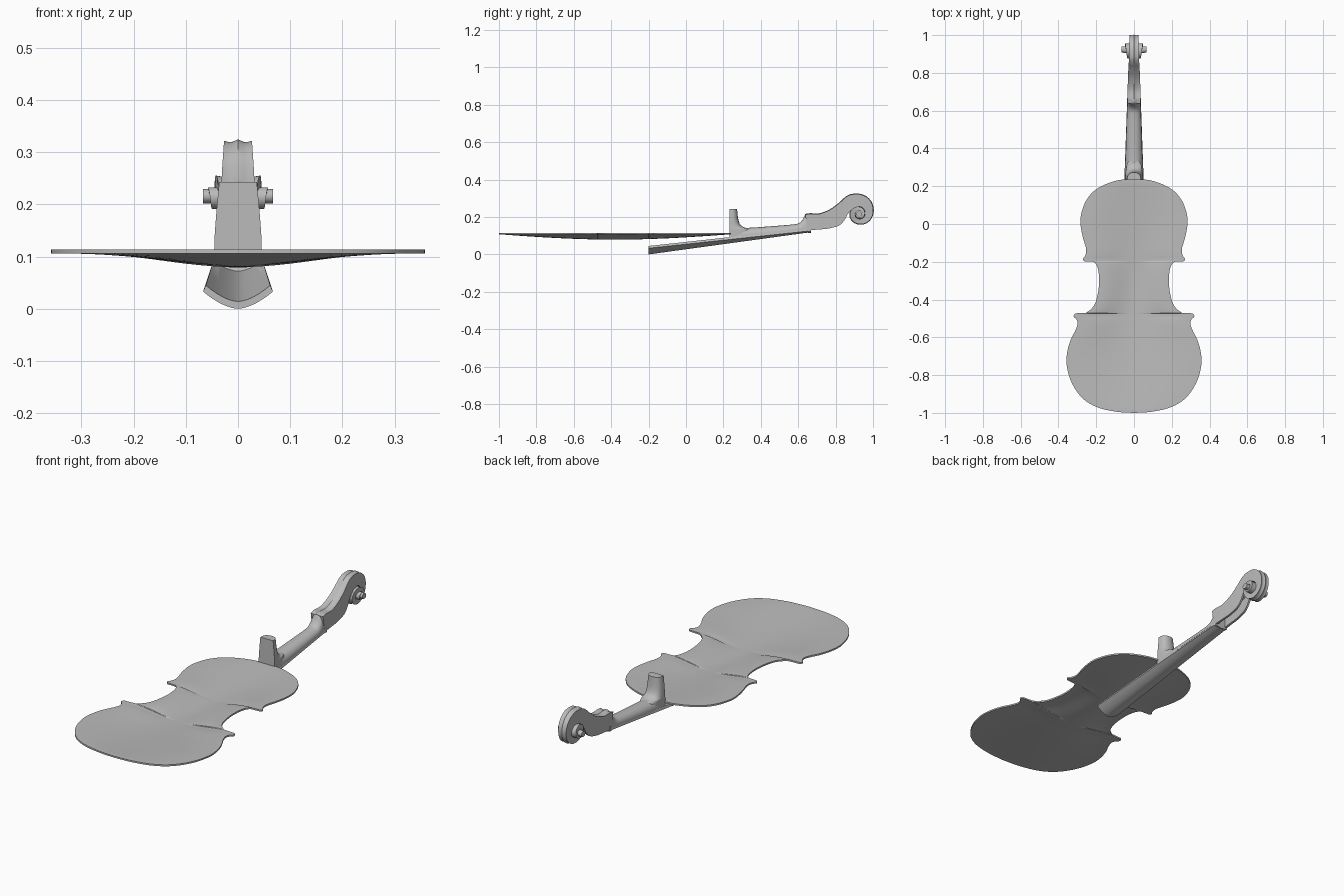
import bpy, bmesh, math

if "Cube" in bpy.data.objects:
    bpy.data.objects.remove(bpy.data.objects["Cube"])

grey = bpy.data.materials.new("plain_grey")
grey.diffuse_color = (0.5, 0.5, 0.5, 1)
grey.use_nodes = True
grey.node_tree.nodes["Principled BSDF"].inputs["Base Color"].default_value = grey.diffuse_color


def smooth(points, steps):
    """Catmull-Rom interpolation through tuples of any length."""
    out = []
    for i in range(len(points) - 1):
        a, b = points[max(i - 1, 0)], points[i]
        c, d = points[i + 1], points[min(i + 2, len(points) - 1)]
        for k in range(steps):
            t = k / steps
            out.append(tuple(0.5 * (2 * q + (r - p) * t + (2 * p - 5 * q + 4 * r - s) * t * t
                                    + (3 * q - p - 3 * r + s) * t ** 3)
                             for p, q, r, s in zip(a, b, c, d)))
    return out + [points[-1]]


def loft(name, rings, angle=35):
    """Skin closed rings of equal length and cap both ends."""
    bm = bmesh.new()
    rows = [[bm.verts.new(p) for p in ring] for ring in rings]
    n = len(rows[0])
    for a, b in zip(rows, rows[1:]):
        for j in range(n):
            bm.faces.new((a[j], a[(j + 1) % n], b[(j + 1) % n], b[j]))
    bm.faces.new(rows[0][::-1])
    bm.faces.new(rows[-1])
    bmesh.ops.recalc_face_normals(bm, faces=bm.faces)
    me = bpy.data.meshes.new(name)
    bm.to_mesh(me)
    bm.free()
    ob = bpy.data.objects.new(name, me)
    bpy.context.collection.objects.link(ob)
    me.materials.append(grey)
    bpy.ops.object.select_all(action='DESELECT')
    ob.select_set(True)
    bpy.context.view_layer.objects.active = ob
    bpy.ops.object.shade_smooth_by_angle(angle=math.radians(angle))
    return ob


# Body plate: half outline from tail to neck, spanned by arched rows
outline = [(0.004, -1), (.1, -.993), (.2, -.968), (.275, -.92), (.33, -.84), (.356, -.75),
           (.354, -.68), (.336, -.615), (.311, -.565), (.299, -.53), (.304, -.506),
           (.319, -.49), (.312, -.474), (.285, -.473), (.255, -.47), (.222, -.445),
           (.2, -.405), (.187, -.34), (.185, -.28), (.193, -.23), (.21, -.203),
           (.235, -.199), (.262, -.197), (.27, -.185), (.257, -.165), (.254, -.13),
           (.271, -.07), (.283, 0), (.278, .06), (.25, .13), (.195, .187), (.1, .228), (.004, .24)]
cols = [-1, -.97] + [-.94 + 1.88 * k / 24 for k in range(25)] + [.97, 1]


def arch(s, y):
    u = min(max((y + .98) / 1.2, 0), 1)
    across = (1 + math.cos(math.pi * min(abs(s) / .94, 1))) / 2
    return -.027 * across * math.sin(math.pi * u)


plate_rings, last_y = [], -2
for x, y in smooth(outline, 6):
    y = last_y = max(y, last_y + .0002)
    top = [(x * s, y, .114 + arch(s, y)) for s in cols]
    under = [(x * s, y, .106 + arch(s, y)) for s in reversed(cols)]
    plate_rings.append(top + under)
loft("body_plate", plate_rings)

# Fingerboard: arched below, hollowed above where it overhangs the plate
board_rings = []
for y, scooped in ((-.2, 1), (.0, 1), (.225, 1), (.235, 0), (.45, 0), (.655, 0)):
    f = (y + .2) / .855
    w = .067 - .031 * f
    low_mid, low_side = .117 * f, .033 + .092 * f
    top_side = .045 + .093 * f
    top_mid = low_mid + .014 if scooped else top_side
    xs = [-1 + k / 6 for k in range(13)]
    ring = [(w * s, y, low_mid + (low_side - low_mid) * abs(s) ** 1.7) for s in xs]
    ring += [(.92 * w * s, y, top_mid + (top_side - top_mid) * abs(s) ** 1.7)
             for s in reversed(xs)]
    board_rings.append(ring)
loft("fingerboard", board_rings)

# Nut at the end of the fingerboard
loft("nut", [[(x, y, z) for x, z in ((-.036, .122), (0, .115), (.036, .122),
                                     (.036, .145), (-.036, .145))] for y in (.653, .667)])

# Neck: flat towards the fingerboard, rounded on the other side
neck_rings = []
for y, top, w in smooth([(.236, .142, .046), (.33, .142, .045), (.45, .15, .042),
                         (.57, .16, .038), (.605, .168, .037), (.625, .188, .036),
                         (.64, .216, .035), (.665, .22, .035)], 4):
    base = .045 + .1088 * (y + .2) - .004
    neck_rings.append([(w * math.cos(a), y, base + (top - base) * math.sin(a) ** .85 if 0 < k < 16 else base)
                       for k in range(17) for a in [math.pi * k / 16]])
loft("neck", neck_rings)

# Heel: D-shaped column, flat towards the body
heel_rings = []
for z, back, w in smooth([(.094, .36, .046), (.135, .345, .045), (.143, .315, .0445), (.158, .291, .0435),
                          (.19, .279, .041), (.243, .273, .036)], 4):
    heel_rings.append([(w * math.cos(a), .232 + (back - .232) * abs(math.sin(a)) ** .6, z)
                       for k in range(17) for a in [math.pi * k / 16]])
loft("heel", heel_rings)

# Pegbox and scroll: stations hold upper y,z, lower y,z, half width, cavity depth
CY, CZ = .925, .216
radii = [(.109,), (.077,), (.057,), (.052,), (.042,), (.034,), (.027,), (.022,), (.017,)]
radius = [r[0] for r in smooth(radii, 8)]
widths = [w[0] for w in smooth([(.026,), (.022,), (.025,), (.034,), (.043,), (.046,),
                                (.05,), (.054,), (.058,)], 8)]
stations = smooth([(.637, .215, .65, .13, .035, 0), (.66, .22, .667, .13, .035, 0),
                   (.672, .22, .675, .13, .035, .05), (.715, .22, .705, .133, .034, .06),
                   (.77, .242, .76, .138, .032, .07), (.82, .278, .815, .153, .030, .07),
                   (.85, .306, .845, .18, .028, .06), (.876, .321, .868, .22, .027, .02),
                   (.90, .325, .895, .248, .0265, 0)], 4)
for k, (r, w) in enumerate(zip(radius, widths)):
    a = math.pi / 2 - 2 * math.pi * k / 32
    inner = radius[min(k + 32, 64)] * .97
    stations.append((CY + r * math.cos(a), CZ + r * math.sin(a),
                     CY + inner * math.cos(a), CZ + inner * math.sin(a), w, 0))
scroll_rings = []
for yu, zu, yl, zl, w, depth in stations:
    length = max(math.hypot(yu - yl, zu - zl), 1e-5)
    dy, dz = (yu - yl) / length, (zu - zl) / length
    ring = []
    for s, dip in ((-1, .003), (-.75, .005), (-.4, .005), (0, 0), (.4, .005), (.75, .005), (1, .003)):
        dip = min(dip, length * .2)
        ring.append((w * s, yu - dy * dip, zu - dz * dip))
    d = max(depth, 0)
    for s, up in ((1, 0), (.65, 0), (.6, d), (-.6, d), (-.65, 0), (-1, 0)):
        ring.append((w * s, yl + dy * up, zl + dz * up))
    scroll_rings.append(ring)
loft("pegbox_and_scroll", scroll_rings)

# Scroll eye: small round boss through the volute
loft("scroll_eye", [[(x, CY + .016 * math.cos(a), CZ + .014 * math.sin(a))
                     for k in range(24) for a in [2 * math.pi * k / 24]]
                    for x in (-.067, .067)])
